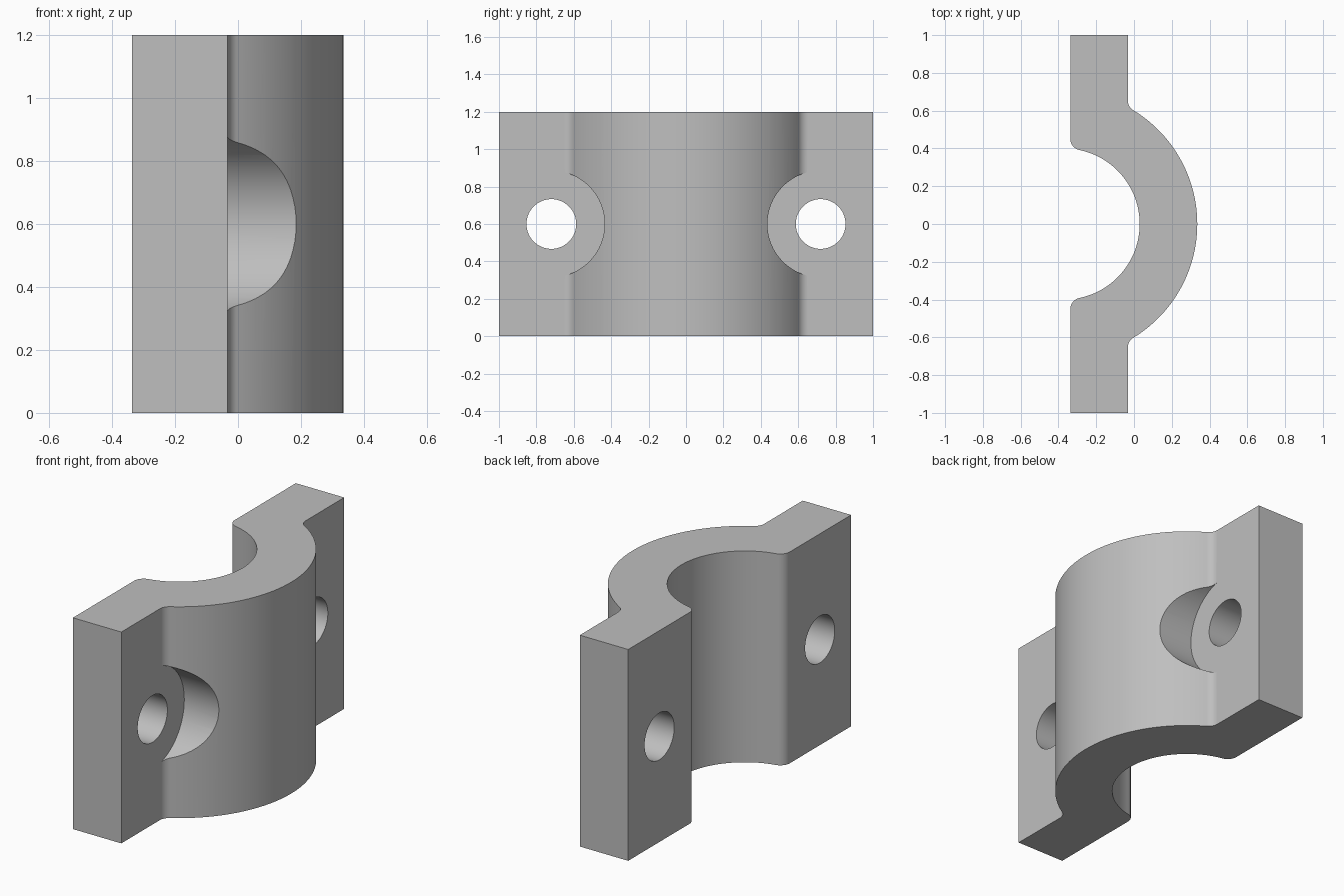
import bpy, bmesh, math
from mathutils import Vector, Matrix

if "Cube" in bpy.data.objects:
    bpy.data.objects.remove(bpy.data.objects["Cube"], do_unlink=True)

HEIGHT = 1.2
BACK, FACE = -0.337, -0.033      # flange faces
CENTRE = -0.37                   # axis of the saddle
OUTER, INNER, FILLET = 0.705, 0.4, 0.06
BOLT_Y, BOLT_R, BORE_R = 0.72, 0.133, 0.285

steel = bpy.data.materials.new("plain grey")
steel.use_nodes = True
grey = (0.52, 0.52, 0.52, 1)
steel.diffuse_color = grey
steel.node_tree.nodes["Principled BSDF"].inputs["Base Color"].default_value = grey


def arc(cx, cy, r, a, b, n):
    return [Vector((cx + r * math.cos(a + (b - a) * i / n),
                    cy + r * math.sin(a + (b - a) * i / n))) for i in range(n + 1)]


def half_side(radius, face):
    """Saddle arc from the middle, then a tangent fillet onto the flange face."""
    fx = face + FILLET
    fy = math.sqrt((radius + FILLET) ** 2 - (fx - CENTRE) ** 2)
    end = math.atan2(fy, fx - CENTRE)
    saddle = arc(CENTRE, 0, radius, 0, end, 32)
    fillet = arc(fx, fy, FILLET, end + math.pi, math.pi, 10)
    return saddle + fillet[1:] + [Vector((face, 1))]


def full_side(radius, face):
    half = half_side(radius, face)
    return [Vector((p.x, -p.y)) for p in reversed(half[1:])] + half


# Clamp body: extruded saddle profile with two flanges
outline = full_side(OUTER, FACE) + full_side(INNER, BACK)[::-1]
bm = bmesh.new()
base = bm.faces.new([bm.verts.new((p.x, p.y, 0)) for p in outline])
top = bmesh.ops.extrude_face_region(bm, geom=[base])["geom"]
bmesh.ops.translate(bm, verts=[v for v in top if isinstance(v, bmesh.types.BMVert)],
                    vec=(0, 0, HEIGHT))
bmesh.ops.recalc_face_normals(bm, faces=bm.faces)
mesh = bpy.data.meshes.new("clamp_half")
bm.to_mesh(mesh)
bm.free()
clamp = bpy.data.objects.new("clamp_half", mesh)
bpy.context.collection.objects.link(clamp)
mesh.materials.append(steel)
bpy.context.view_layer.objects.active = clamp
clamp.select_set(True)


def drill(y, radius, x0, x1):
    """Cut a round hole along x."""
    bm = bmesh.new()
    place = Matrix.Translation(((x0 + x1) / 2, y, HEIGHT / 2)) @ Matrix.Rotation(math.pi / 2, 4, "Y")
    bmesh.ops.create_cone(bm, cap_ends=True, segments=64, radius1=radius,
                          radius2=radius, depth=x1 - x0, matrix=place)
    me = bpy.data.meshes.new("drill")
    bm.to_mesh(me)
    bm.free()
    me.materials.append(steel)
    cutter = bpy.data.objects.new("drill", me)
    cutter.hide_render = True
    bpy.context.collection.objects.link(cutter)
    mod = clamp.modifiers.new("hole", "BOOLEAN")
    mod.operation, mod.solver, mod.object = "DIFFERENCE", "EXACT", cutter
    bpy.ops.object.modifier_apply(modifier=mod.name)
    bpy.data.objects.remove(cutter, do_unlink=True)


# Bolt holes and their counterbores
for side in (-1, 1):
    drill(side * BOLT_Y, BORE_R, FACE + 0.0003, 0.6)
    drill(side * BOLT_Y, BOLT_R, -0.6, 0.6)

# Smooth curves, crisp edges, flat faces kept flat
bpy.ops.object.shade_smooth_by_angle(angle=math.radians(30))
weighted = clamp.modifiers.new("flat_faces", "WEIGHTED_NORMAL")
weighted.keep_sharp = True
weighted.weight = 100
